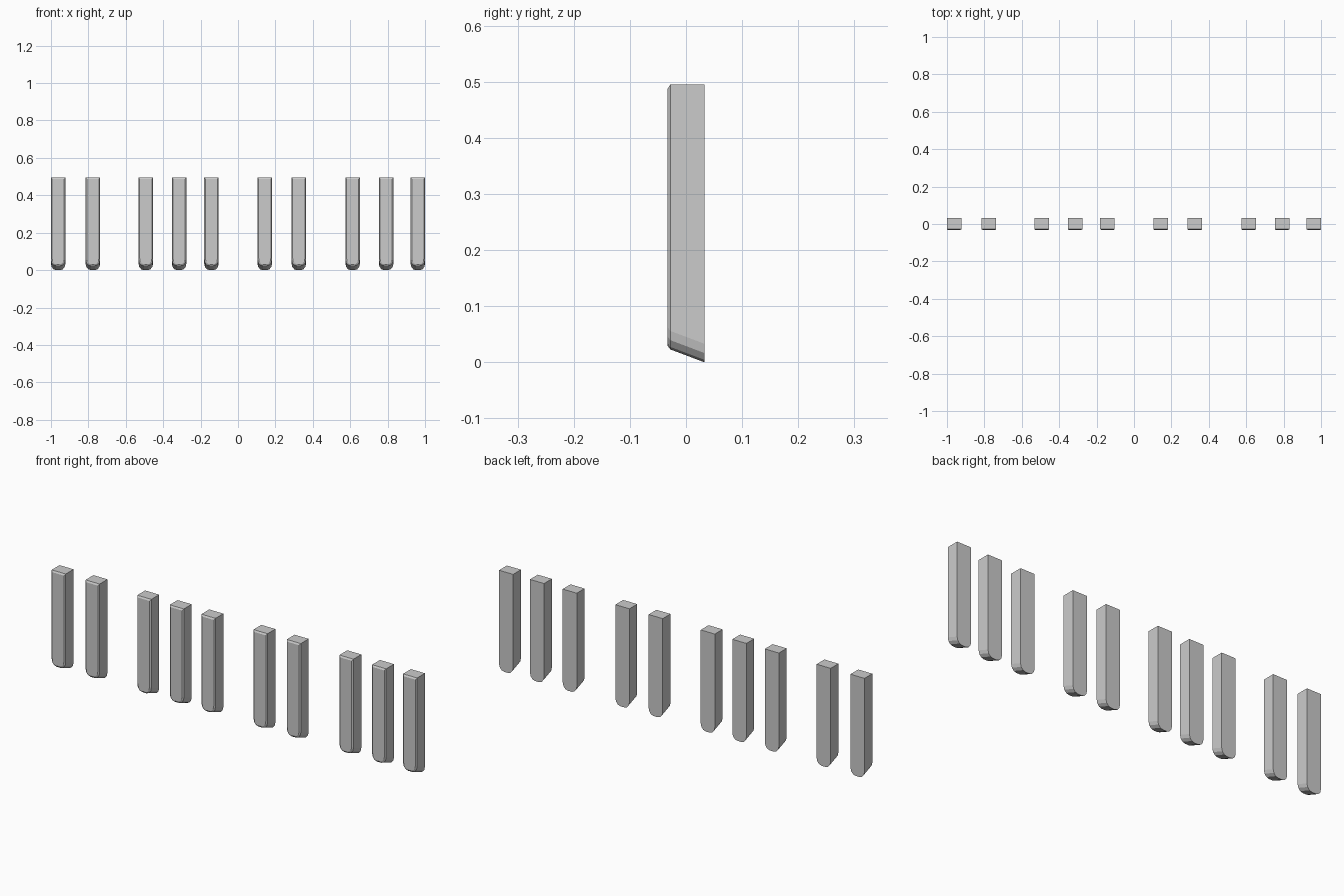
import bpy, bmesh
from math import sin, cos, pi

if "Cube" in bpy.data.objects:
    bpy.data.objects.remove(bpy.data.objects["Cube"])

HALF_W, HALF_D, TOP = 0.0385, 0.033, 0.495
RX, RZ, SEG = 0.028, 0.033, 3
SLOPE = 0.377


def ring(bm, y, inset, top, lift):
    """Key outline: square top, rounded bottom corners raised by lift."""
    hw = HALF_W - inset
    rx = RX - inset / 2
    right = [(hw - rx + rx * sin(a), lift + RZ * (1 - cos(a)))
             for a in (i * pi / 2 / SEG for i in range(SEG + 1))]
    right.append((hw, top))
    pts = right + [(-x, z) for x, z in reversed(right)]
    return [bm.verts.new((x, y, z)) for x, z in pts]


# One key: back outline, front outline, then a small chamfer to the front face
bm = bmesh.new()
rings = [ring(bm, HALF_D, 0, TOP, 0),
         ring(bm, -0.028, 0, TOP, 0.061 * SLOPE),
         ring(bm, -HALF_D, 0.006, TOP - 0.008, 0.061 * SLOPE + 0.007)]
for a, b in zip(rings, rings[1:]):
    n = len(a)
    for i in range(n):
        j = (i + 1) % n
        bm.faces.new((a[i], a[j], b[j], b[i]))
bm.faces.new(rings[0])
bm.faces.new(rings[-1][::-1])
bmesh.ops.recalc_face_normals(bm, faces=bm.faces[:])
mesh = bpy.data.meshes.new("black_key")
bm.to_mesh(mesh)
bm.free()

# Row of keys in groups of two and three
centres = [-0.9615, -0.776, -0.493, -0.315, -0.142,
           0.143, 0.325, 0.613, 0.792, 0.9615]
for i, x in enumerate(centres):
    key = bpy.data.objects.new(f"black_key_{i + 1}", mesh)
    key.location.x = x
    bpy.context.collection.objects.link(key)
